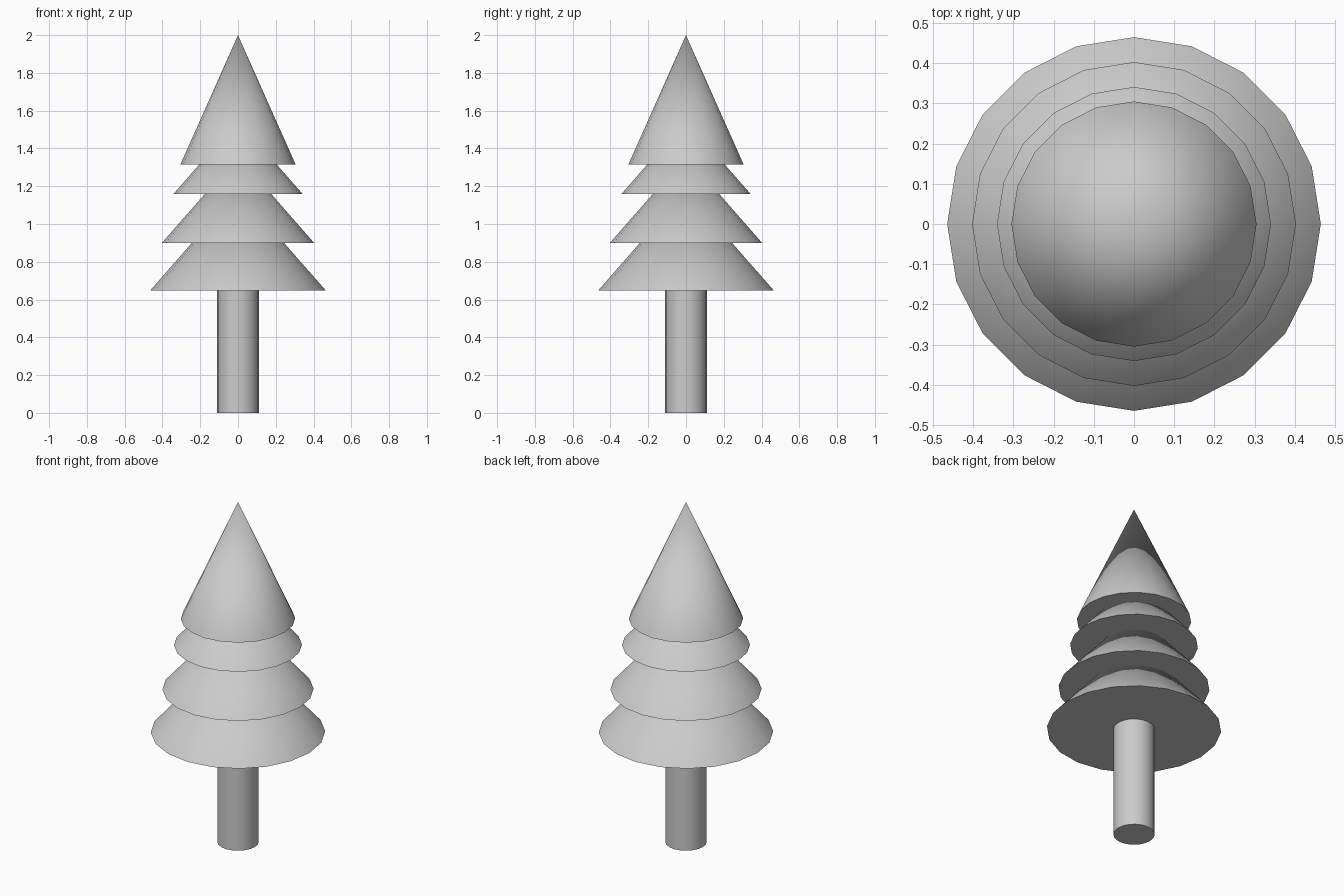
import bpy
import math

if "Cube" in bpy.data.objects:
    bpy.data.objects.remove(bpy.data.objects["Cube"])

SIDES = 20


def finish(name):
    obj = bpy.context.object
    obj.name = name
    # first vertex on an axis, sides smooth, rims sharp
    bpy.ops.object.shade_smooth_by_angle(angle=math.radians(40))
    return obj


def tier(name, base_z, radius, height):
    bpy.ops.mesh.primitive_cone_add(vertices=SIDES, radius1=radius, radius2=0,
                                    depth=height,
                                    location=(0, 0, base_z + height / 2))
    return finish(name)


# Trunk
bpy.ops.mesh.primitive_cylinder_add(vertices=SIDES, radius=0.11, depth=0.65,
                                    location=(0, 0, 0.325))
finish("trunk")

# Foliage: three matching cones under a steeper tip
SLOPE = 1.14
for name, z, r in (("foliage_bottom", 0.648, 0.465),
                   ("foliage_lower_middle", 0.90, 0.403),
                   ("foliage_upper_middle", 1.16, 0.341)):
    tier(name, z, r, r * SLOPE)
tier("foliage_top", 1.315, 0.305, 0.685)
